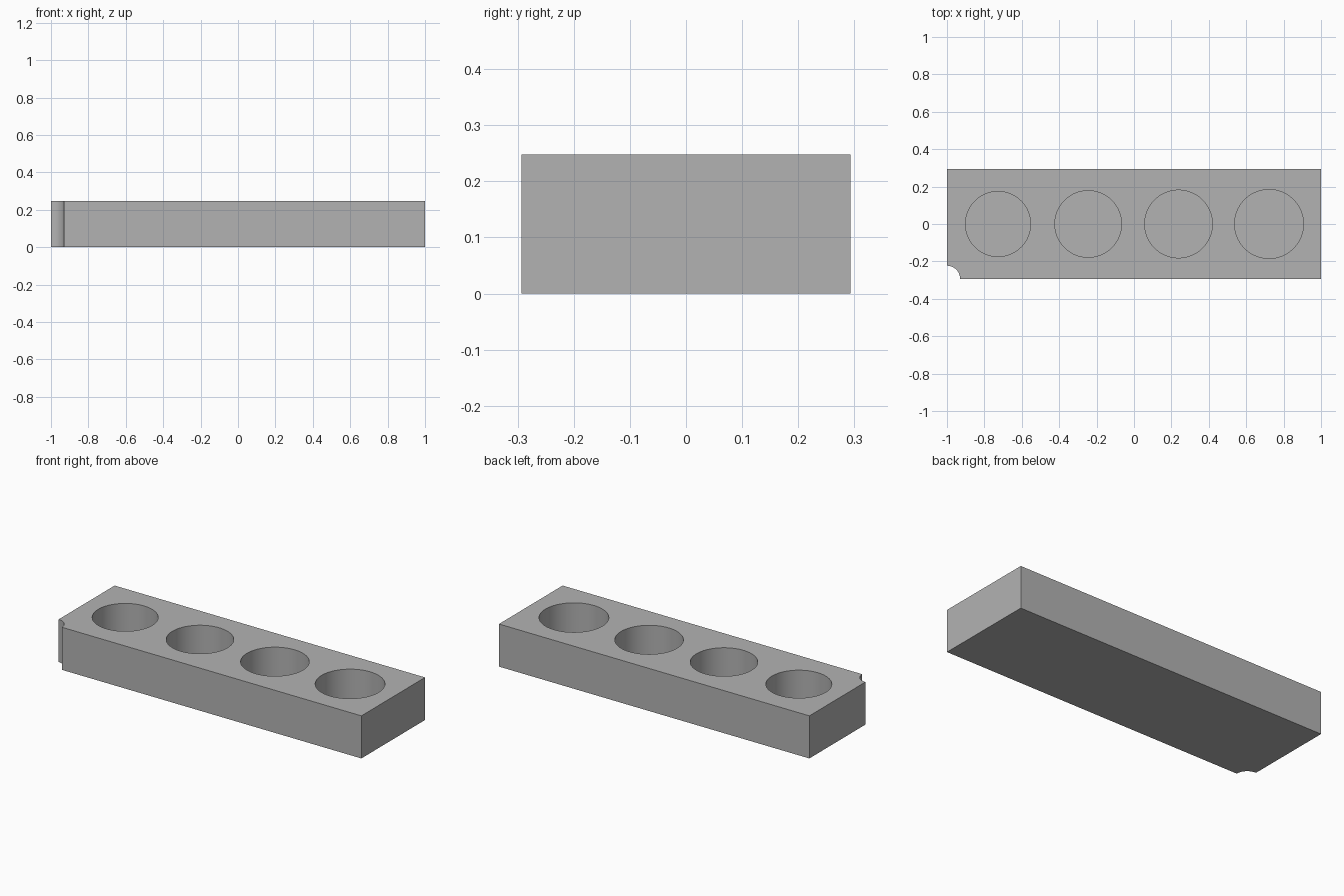
import bpy

default = bpy.data.objects.get("Cube")
if default:
    bpy.data.objects.remove(default, do_unlink=True)

LENGTH, WIDTH, HEIGHT = 2.0, 0.586, 0.248
FLOOR = 0.035
NOTCH = 0.07

grey = bpy.data.materials.new("plain grey")
grey.use_nodes = True
colour = (0.45, 0.45, 0.45, 1)
grey.diffuse_color = colour
grey.node_tree.nodes["Principled BSDF"].inputs["Base Color"].default_value = colour


def cut_cylinder(target, name, x, y, radius, bottom):
    """Remove an upright cylinder reaching from bottom to above the top."""
    top = HEIGHT + 0.1
    bpy.ops.mesh.primitive_cylinder_add(
        vertices=96, radius=radius, depth=top - bottom,
        location=(x, y, (top + bottom) / 2))
    cutter = bpy.context.object
    cutter.name = name
    cutter.data.materials.append(grey)
    cutter.hide_render = True
    cut = target.modifiers.new(name, 'BOOLEAN')
    cut.operation = 'DIFFERENCE'
    cut.solver = 'EXACT'
    cut.object = cutter
    bpy.context.view_layer.objects.active = target
    bpy.ops.object.modifier_apply(modifier=cut.name)
    bpy.data.objects.remove(cutter, do_unlink=True)


# Rectangular block
bpy.ops.mesh.primitive_cube_add(size=1, location=(0, 0, HEIGHT / 2))
block = bpy.context.object
block.name = "holder_block"
block.scale = (LENGTH, WIDTH, HEIGHT)
bpy.ops.object.transform_apply(location=True, scale=True)
block.data.materials.append(grey)

# Row of round pockets, growing slightly towards +x
for x, radius in ((-0.727, 0.174), (-0.245, 0.178), (0.238, 0.181), (0.722, 0.184)):
    cut_cylinder(block, "pocket", x, 0, radius, FLOOR)

# Quarter-round notch through the front right corner
cut_cylinder(block, "corner_notch", -LENGTH / 2, -WIDTH / 2, NOTCH, -0.1)

# Smooth round walls, sharp rims
bpy.ops.object.select_all(action='DESELECT')
block.select_set(True)
bpy.context.view_layer.objects.active = block
bpy.ops.object.shade_smooth_by_angle(angle=0.52)
